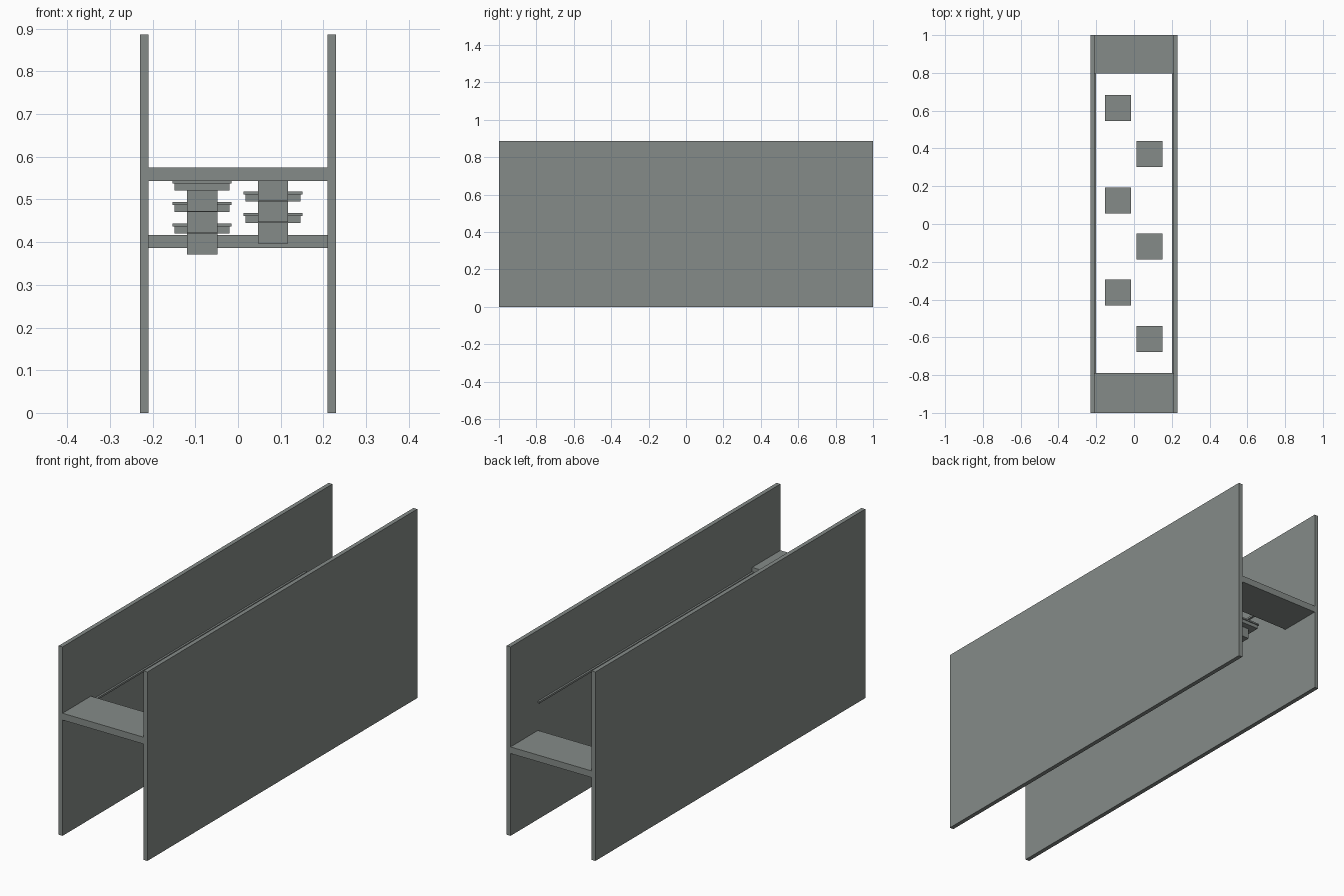
import bpy, bmesh
from mathutils import Matrix

if "Cube" in bpy.data.objects:
    bpy.data.objects.remove(bpy.data.objects["Cube"])

# Single flat grey-green colour
grey = bpy.data.materials.new("stone_grey")
grey.diffuse_color = (0.235, 0.26, 0.247, 1)
grey.use_nodes = True
grey.node_tree.nodes["Principled BSDF"].inputs["Base Color"].default_value = grey.diffuse_color


def box(name, x, y, z):
    """Box from (min, max) ranges on each axis."""
    bm = bmesh.new()
    bmesh.ops.create_cube(bm, size=1)
    centre = [(a + b) / 2 for a, b in (x, y, z)]
    size = [b - a for a, b in (x, y, z)]
    for v in bm.verts:
        v.co = [c + s * k for c, s, k in zip(centre, size, v.co)]
    mesh = bpy.data.meshes.new(name)
    bm.to_mesh(mesh)
    bm.free()
    mesh.materials.append(grey)
    obj = bpy.data.objects.new(name, mesh)
    bpy.context.collection.objects.link(obj)
    return obj


def block(name, cx, cy, width, z0, z1):
    """Square block centred on (cx, cy)."""
    h = width / 2
    return box(name, (cx - h, cx + h), (cy - h, cy + h), (z0, z1))


# Corridor walls and the thin ledge along each inner face
for side, s in (("left", -1), ("right", 1)):
    box(side + "_wall", sorted((s * 0.21, s * 0.23)), (-1, 1), (0, 0.886))
    box(side + "_ledge", sorted((s * 0.201, s * 0.21)), (-0.79, 0.797), (0.546, 0.555))

# High landing at the front, low landing at the back
box("front_landing", (-0.21, 0.21), (-1, -0.79), (0.543, 0.575))
box("back_landing", (-0.21, 0.21), (0.797, 1), (0.386, 0.417))

# Six staggered stepping blocks descending to the back
for i in range(6):
    cx = 0.082 if i % 2 == 0 else -0.084
    cy = -0.608 + i * 0.2445
    top = 0.5695 - i * 0.0252
    block(f"step_lip_{i + 1}", cx, cy, 0.138, top - 0.007, top)
    block(f"step_body_{i + 1}", cx, cy, 0.129, top - 0.0235, top - 0.007)
    block(f"step_pillar_{i + 1}", cx, cy, 0.071, top - 0.072, top - 0.0235)
